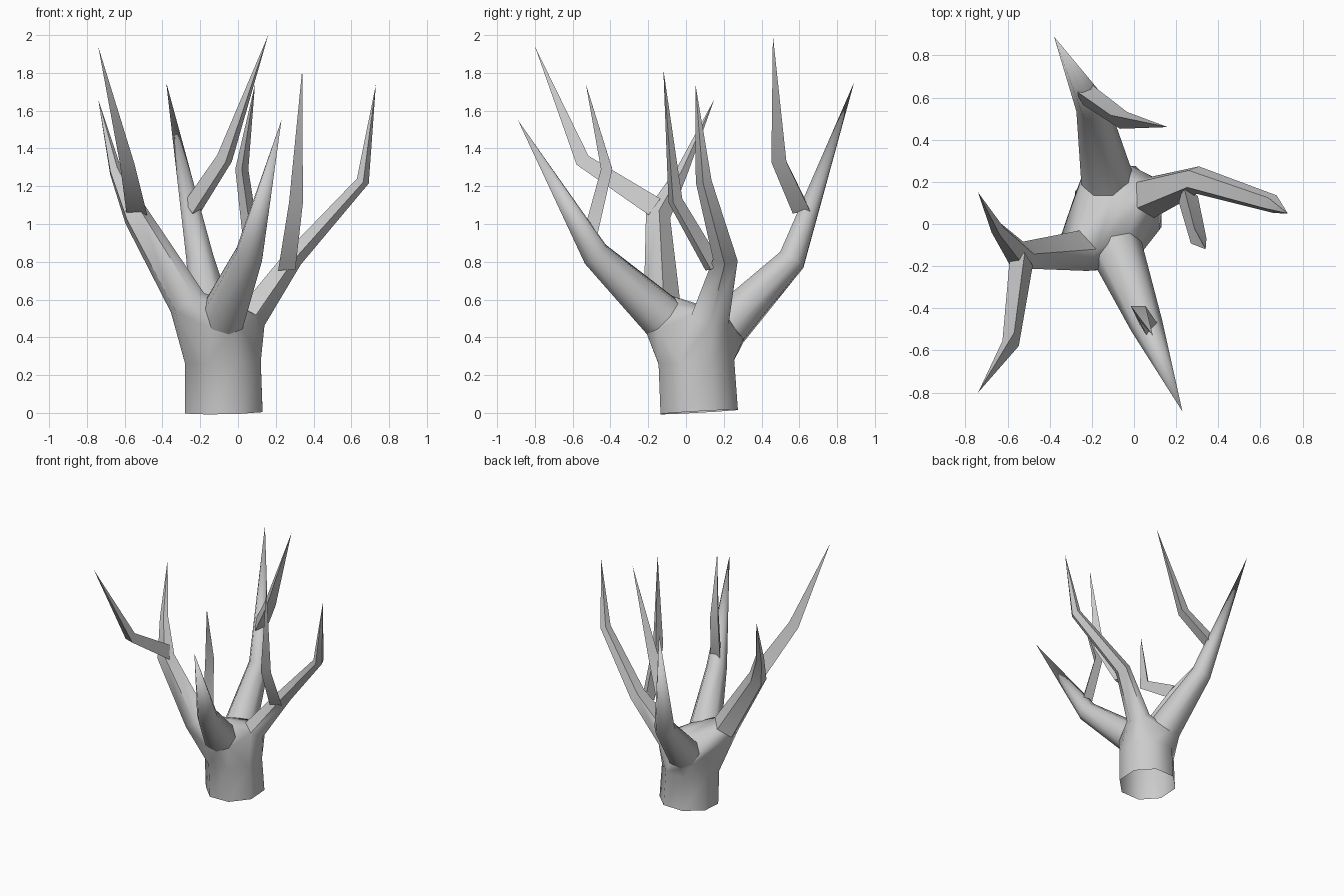
import bpy, bmesh, math
from mathutils import Vector

cube = bpy.data.objects.get("Cube")
if cube:
    bpy.data.objects.remove(cube, do_unlink=True)

bark = bpy.data.materials.new("grey_bark")
bark.use_nodes = True
GREY = (0.6, 0.6, 0.6, 1)
bark.diffuse_color = GREY
bark.node_tree.nodes["Principled BSDF"].inputs["Base Color"].default_value = GREY


def limb(bm, path, sides, wide=1.0, twist=0.0):
    """Add an open tapered tube through (x, y, z, radius) stations; zero radius is a point."""
    pts = [Vector(p[:3]) for p in path]
    ref = (pts[-1] - pts[0]).cross(Vector((0, 0, 1)))
    if ref.length < 0.1:
        ref = Vector((1, 0, 0))
    rings = []
    for i, p in enumerate(pts):
        r = path[i][3]
        if r == 0:
            rings.append([bm.verts.new(p)])
            continue
        a = (p - pts[i - 1]).normalized() if i else Vector()
        b = (pts[i + 1] - p).normalized() if i + 1 < len(pts) else Vector()
        t = (a + b).normalized()
        u = (ref - t * t.dot(ref)).normalized()
        v = t.cross(u)
        ring = []
        for k in range(sides):
            ang = math.tau * k / sides + twist
            ring.append(bm.verts.new(p + u * r * wide * math.cos(ang) + v * r * math.sin(ang)))
        rings.append(ring)
    for lo, hi in zip(rings, rings[1:]):
        for k in range(sides):
            n = (k + 1) % sides
            if len(hi) == 1:
                bm.faces.new((lo[k], lo[n], hi[0]))
            else:
                bm.faces.new((lo[k], lo[n], hi[n], hi[k]))
    return rings


def finish(name, bm):
    bmesh.ops.recalc_face_normals(bm, faces=bm.faces)
    mesh = bpy.data.meshes.new(name)
    bm.to_mesh(mesh)
    bm.free()
    mesh.materials.append(bark)
    ob = bpy.data.objects.new(name, mesh)
    bpy.context.collection.objects.link(ob)
    bpy.ops.object.select_all(action="DESELECT")
    ob.select_set(True)
    bpy.context.view_layer.objects.active = ob
    bpy.ops.object.shade_smooth_by_angle(angle=math.radians(50))


# Trunk, open at the foot
tree = bmesh.new()
trunk = limb(tree, [(-0.075, 0.07, 0.005, 0.222), (-0.08, 0.055, 0.27, 0.217)],
             8, twist=math.pi / 8)

# Main branches: back, left, front, right
up = math.pi / 2
branches = [
    ([(-0.13, 0.22, 0.46, 0.125), (-0.2, 0.56, 0.81, 0.078), (-0.38, 0.89, 1.75, 0)], 8, 1, 0),
    ([(0.07, 0.13, 0.51, 0.085), (0.29, 0.21, 0.82, 0.055), (0.66, 0.095, 1.23, 0.036),
      (0.73, 0.05, 1.74, 0)], 5, 1.25, up),
    ([(-0.08, -0.13, 0.51, 0.125), (0.06, -0.48, 0.84, 0.078), (0.23, -0.89, 1.55, 0)], 8, 1, 0),
    ([(-0.27, -0.13, 0.58, 0.11), (-0.54, -0.15, 1.04, 0.075), (-0.65, -0.02, 1.28, 0.036),
      (-0.74, 0.15, 1.66, 0)], 5, 0.9, up),
]
sockets = [trunk[-1]] + [limb(tree, *b)[0] for b in branches]

# Crown: a hull joins the trunk to the branch roots, with the sockets left open
bmesh.ops.convex_hull(tree, input=[v for ring in sockets for v in ring])
inner = [f for f in tree.faces if any(all(v in ring for v in f.verts) for ring in sockets)]
bmesh.ops.delete(tree, geom=inner, context="FACES_ONLY")
finish("trunk_and_branches", tree)

# One side twig on each branch
twigs = {
    "back": [(-0.24, 0.62, 1.08, 0.06), (-0.07, 0.5, 1.34, 0.05), (0.16, 0.46, 2, 0)],
    "left": [(0.25, 0.14, 0.77, 0.055), (0.3, -0.06, 1.12, 0.045), (0.34, -0.12, 1.82, 0)],
    "front": [(0.07, -0.5, 0.92, 0.05), (0.02, -0.41, 1.29, 0.04), (0.09, -0.53, 1.74, 0)],
    "right": [(-0.53, -0.17, 1.08, 0.065), (-0.58, -0.55, 1.33, 0.047), (-0.74, -0.8, 1.94, 0)],
}
for side, path in twigs.items():
    twig = bmesh.new()
    limb(twig, path, 3, twist=-up)
    finish(side + "_twig", twig)
